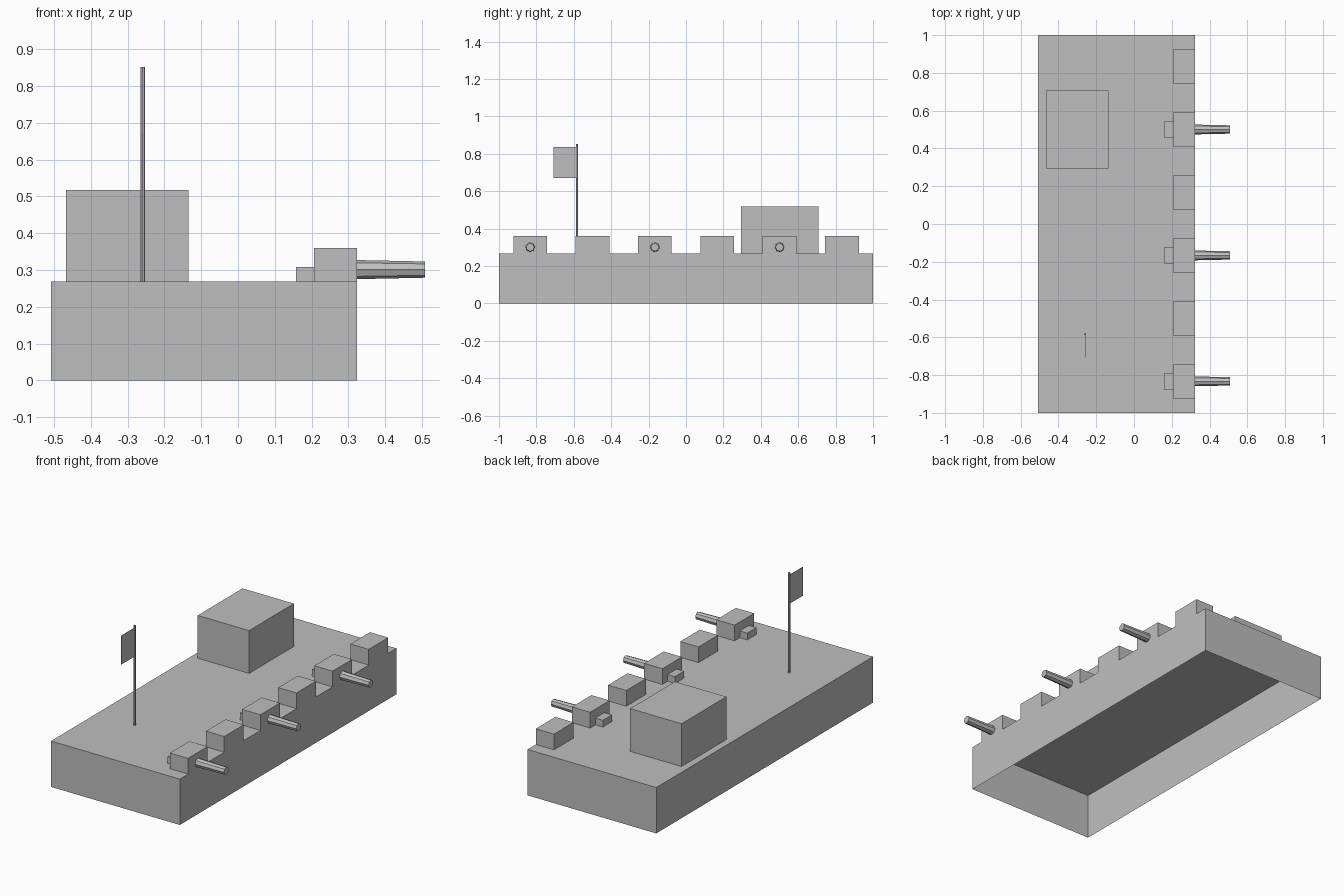
import bpy
import bmesh
import math
from mathutils import Matrix

if "Cube" in bpy.data.objects:
    bpy.data.objects.remove(bpy.data.objects["Cube"])

# One stone grey for the whole model
grey = bpy.data.materials.new("stone grey")
grey.diffuse_color = (0.52, 0.52, 0.52, 1)
grey.use_nodes = True
grey.node_tree.nodes["Principled BSDF"].inputs["Base Color"].default_value = grey.diffuse_color


def finish(name, bm):
    mesh = bpy.data.meshes.new(name)
    bm.to_mesh(mesh)
    bm.free()
    mesh.materials.append(grey)
    obj = bpy.data.objects.new(name, mesh)
    bpy.context.collection.objects.link(obj)
    return obj


def box(name, x, y, z, open_bottom=True):
    bm = bmesh.new()
    size = [b - a for a, b in (x, y, z)]
    mid = [(a + b) / 2 for a, b in (x, y, z)]
    bmesh.ops.create_cube(bm, size=1, matrix=Matrix.Translation(mid) @ Matrix.Diagonal((*size, 1)))
    if open_bottom:
        bm.normal_update()
        low = [f for f in bm.faces if f.normal.z < -0.5]
        bmesh.ops.delete(bm, geom=low, context='FACES_ONLY')
    return finish(name, bm)


def rod(name, centre, r1, r2, length, along_x=False):
    bm = bmesh.new()
    m = Matrix.Translation(centre)
    if along_x:
        m = m @ Matrix.Rotation(math.pi / 2, 4, 'Y')
    bmesh.ops.create_cone(bm, cap_ends=True, segments=8, radius1=r1, radius2=r2,
                          depth=length, matrix=m)
    return finish(name, bm)


DECK = 0.268

# Hollow platform, open underneath, and the block house on top
box("platform", (-0.508, 0.324), (-1, 1), (0, DECK))
box("block_house", (-0.467, -0.135), (0.295, 0.708), (DECK, 0.518))

# Six battlement blocks, every second one carrying a cannon
for i in range(6):
    y = -0.833 + i / 3
    box(f"battlement_{i}", (0.206, 0.324), (y - 0.09, y + 0.09), (DECK, 0.36))
    if i % 2 == 0:
        box(f"cannon_breech_{i}", (0.158, 0.21), (y - 0.042, y + 0.042), (DECK, 0.308))
        rod(f"cannon_barrel_{i}", (0.414, y, 0.301), 0.026, 0.022, 0.188, True)

# Flagpole and a thin flag
rod("flagpole", (-0.259, -0.583, (DECK + 0.852) / 2), 0.006, 0.006, 0.852 - DECK)
box("flag", (-0.26, -0.258), (-0.708, -0.583), (0.67, 0.838), open_bottom=False)
